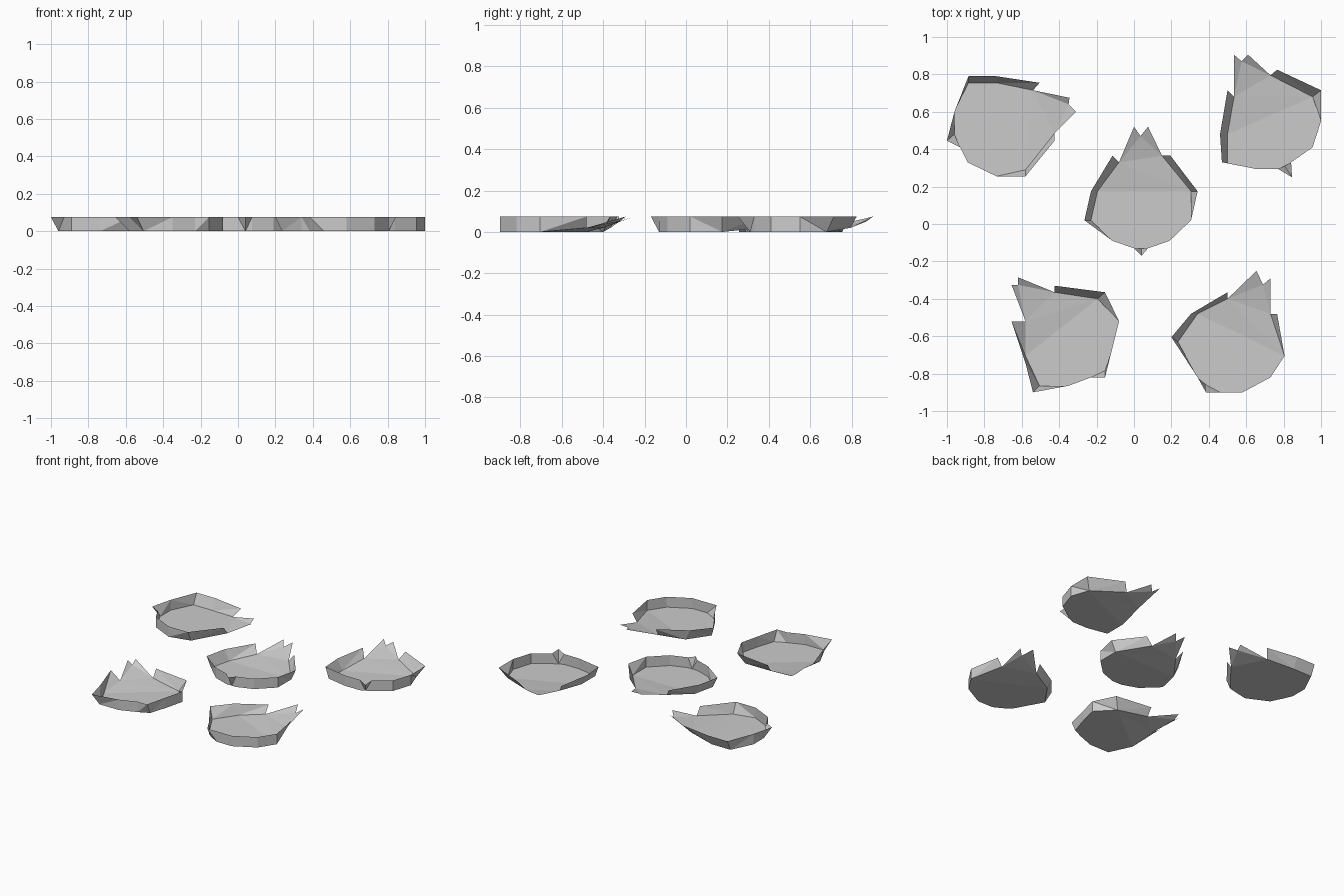
import bpy, bmesh

if "Cube" in bpy.data.objects:
    bpy.data.objects.remove(bpy.data.objects["Cube"])

RIM = 0.075    # rim height
SHOULDER = 0.02  # slight lift where the floor ramps toward the pointed lip


def dish(name, floor, spikes, lip, flares):
    """floor: base outline, counter-clockwise, from left to right shoulder.
    spikes: rim points that lean out from the floor corner of that index.
    lip: shoulder P, tip, notch, tip, shoulder Q.  flares: rim points above P and Q."""
    bm = bmesh.new()

    def add(p, z):
        return bm.verts.new((p[0], p[1], z))

    base = [add(p, 0) for p in floor]
    rim = [add(spikes.get(i, p), RIM) for i, p in enumerate(floor)]
    p, t1, v, t2, q = [add(c, z) for c, z in
                       zip(lip, (SHOULDER, RIM, 0.05, RIM, SHOULDER))]
    fp, fq = [add(c, RIM) for c in flares]
    left, right = base[0], base[-1]
    # flat floor and ramp rising to the two-pointed lip
    bm.faces.new(base)
    for tri in ((left, right, p), (right, q, p), (p, v, t1), (p, q, v), (v, q, t2)):
        bm.faces.new(tri)
    # side wall
    for i in range(len(base) - 1):
        bm.faces.new((base[i], rim[i], rim[i + 1], base[i + 1]))
    # flared wall ends beside the lip
    for tri in ((p, fp, left), (fp, rim[0], left), (right, fq, q), (right, rim[-1], fq)):
        bm.faces.new(tri)
    bmesh.ops.triangulate(bm, faces=[f for f in bm.faces if len(f.verts) == 4])
    bmesh.ops.recalc_face_normals(bm, faces=bm.faces)
    bm.normal_update()
    if bm.faces[0].normal.z < 0:
        bmesh.ops.reverse_faces(bm, faces=bm.faces)
    mesh = bpy.data.meshes.new(name)
    bm.to_mesh(mesh)
    bm.free()
    bpy.context.collection.objects.link(bpy.data.objects.new(name, mesh))


dish("center_dish",
     [(-.195, .175), (-.23, .02), (-.115, -.09), (0, -.13), (.04, -.13),
      (.075, -.13), (.19, -.09), (.305, .02), (.305, .175)],
     {0: (-.23, .175), 1: (-.265, .02), 4: (.04, -.17), 8: (.34, .175)},
     [(-.08, .33), (0, .52), (.035, .47), (.075, .52), (.15, .365)],
     [(-.115, .365), (.195, .365)])

dish("front_right_dish",
     [(.34, -.48), (.235, -.63), (.34, -.82), (.385, -.86), (.46, -.9),
      (.58, -.9), (.73, -.82), (.805, -.705)],
     {0: (.305, -.48), 1: (.2, -.605), 3: (.385, -.9)},
     [(.5, -.4), (.655, -.25), (.69, -.325), (.73, -.29), (.73, -.48)],
     [(.5, -.365), (.765, -.48)])

dish("front_left_dish",
     [(-.58, -.705), (-.505, -.865), (-.35, -.865), (-.23, -.82),
      (-.155, -.785), (-.115, -.66), (-.08, -.52), (-.195, -.4)],
     {0: (-.58, -.745), 1: (-.54, -.9), 4: (-.155, -.82), 7: (-.155, -.365)},
     [(-.58, -.52), (-.655, -.325), (-.62, -.325), (-.62, -.285), (-.425, -.365)],
     [(-.655, -.52), (-.425, -.33)])

dish("back_right_dish",
     [(.5, .48), (.5, .325), (.65, .295), (.77, .295), (.805, .31),
      (.84, .33), (.955, .41), (1, .55), (.955, .68)],
     {0: (.46, .48), 1: (.47, .33), 4: (.845, .25), 8: (1, .715)},
     [(.535, .68), (.535, .905), (.575, .87), (.61, .905), (.73, .795)],
     [(.5, .715), (.765, .825)])

dish("back_left_dish",
     [(-.735, .755), (-.885, .755), (-.96, .6), (-.96, .48), (-.93, .41),
      (-.89, .33), (-.735, .255), (-.58, .29)],
     {0: (-.735, .79), 1: (-.885, .79), 3: (-1, .445), 7: (-.58, .255)},
     [(-.54, .715), (-.345, .675), (-.35, .64), (-.31, .6), (-.425, .485)],
     [(-.505, .755), (-.425, .445)])
